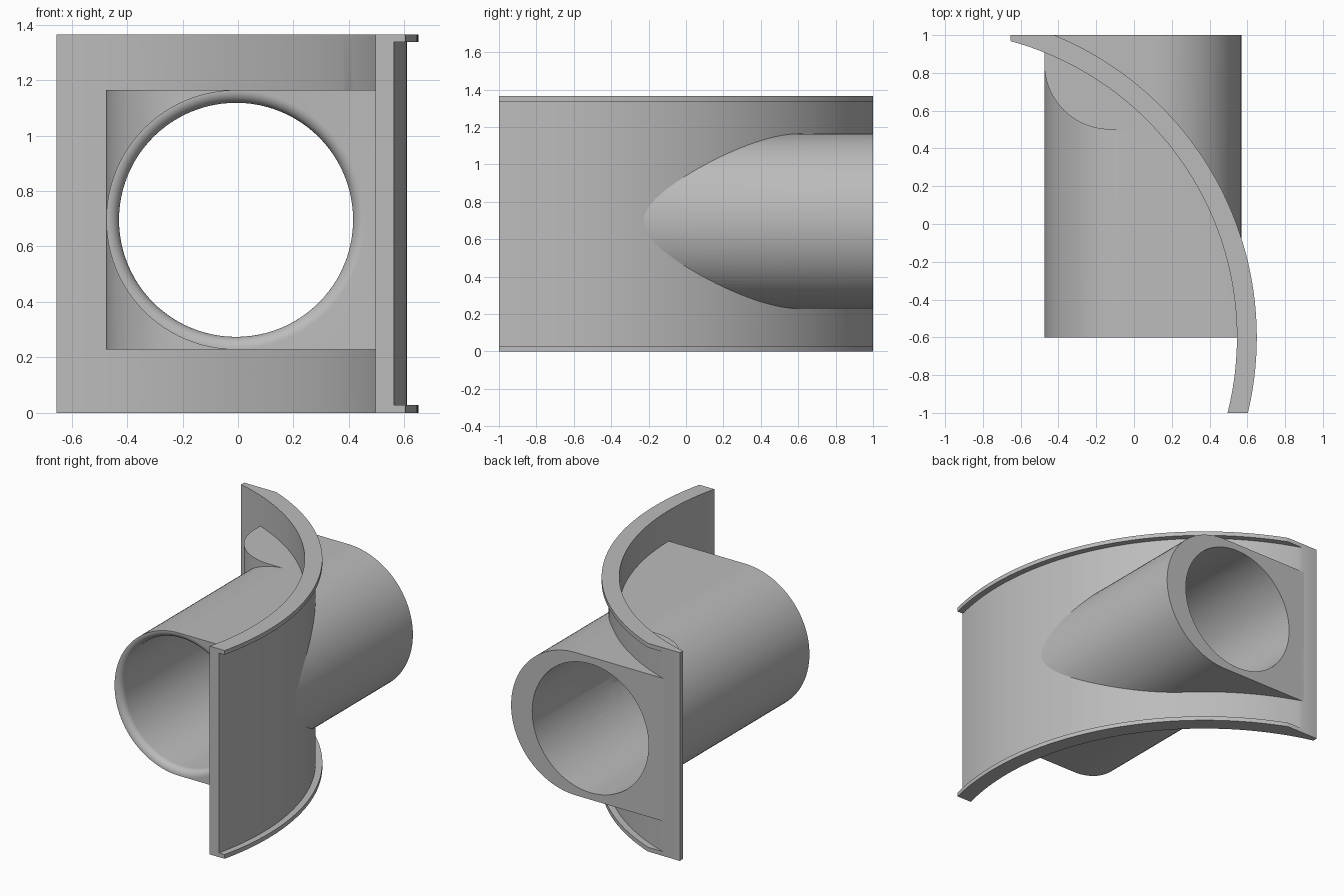
import bpy, bmesh, math
from mathutils import Vector

if "Cube" in bpy.data.objects:
    bpy.data.objects.remove(bpy.data.objects["Cube"])

# Main dimensions
CX, CY = -1.08, -0.6                      # centre of the wall arc
R_IN, R_WALL, R_RIM = 1.625, 1.69, 1.73   # wall inside, outside, rim
HEIGHT, RIM = 1.365, 0.028
PIPE_X, PIPE_Z, R_PIPE, R_BORE = -0.007, 0.696, 0.468, 0.422
OUT_X = 0.1                               # centre of the rear rounded end
LEFT = -0.655

grey = bpy.data.materials.new("plain grey")
grey.use_nodes = True
grey.diffuse_color = (0.5, 0.5, 0.5, 1)
grey.node_tree.nodes["Principled BSDF"].inputs["Base Color"].default_value = (0.5, 0.5, 0.5, 1)


def finish(bm, name):
    bmesh.ops.recalc_face_normals(bm, faces=bm.faces)
    mesh = bpy.data.meshes.new(name)
    bm.to_mesh(mesh)
    bm.free()
    mesh.materials.append(grey)
    ob = bpy.data.objects.new(name, mesh)
    bpy.context.collection.objects.link(ob)
    return ob


def prism(name, points, axis, start, end):
    """Extrude a flat outline along y (x, z points) or z (x, y points)."""
    bm = bmesh.new()
    place = (lambda p: (p[0], start, p[1])) if axis == "y" else (lambda p: (p[0], p[1], start))
    face = bm.faces.new([bm.verts.new(place(p)) for p in points])
    move = Vector((0, 1, 0) if axis == "y" else (0, 0, 1)) * (end - start)
    top = bmesh.ops.extrude_face_region(bm, geom=[face])["geom"]
    bmesh.ops.translate(bm, vec=move, verts=[v for v in top if isinstance(v, bmesh.types.BMVert)])
    return finish(bm, name)


def arc(cx, cy, r, a, b, n):
    return [(cx + r * math.cos(a + (b - a) * i / n), cy + r * math.sin(a + (b - a) * i / n))
            for i in range(n + 1)]


def cut(ob, tool, operation="DIFFERENCE"):
    mod = ob.modifiers.new("cut", "BOOLEAN")
    mod.operation, mod.solver, mod.object = operation, "EXACT", tool
    bpy.context.view_layer.objects.active = ob
    bpy.ops.object.modifier_apply(modifier=mod.name)


def disk(r):
    return prism("arc_cutter", arc(CX, CY, r, 0, math.tau, 256)[:-1], "z", -0.5, 2)


def angle_at_y(r, y):
    return math.asin((y - CY) / r)


# Curved wall with a thin rim along its top and bottom
a_left = math.acos((LEFT - CX) / R_IN)
outer = arc(CX, CY, R_RIM, angle_at_y(R_RIM, 1), angle_at_y(R_RIM, -1), 64)
inner = arc(CX, CY, R_IN, angle_at_y(R_IN, -1), a_left, 64)
wall = prism("curved_wall", outer + inner + [(LEFT, 1)], "z", 0, HEIGHT)
groove = prism("groove_cutter", arc(CX, CY, R_WALL, 1.6, -0.5, 96) + arc(CX, CY, 1.9, -0.5, 1.6, 96),
               "z", RIM, HEIGHT - RIM)
cut(wall, groove)

# Front pipe: round on one side, squared off into the wall on the other
half = arc(PIPE_X, PIPE_Z, R_PIPE, math.pi / 2, 1.5 * math.pi, 48)
low, high = PIPE_Z - R_PIPE, PIPE_Z + R_PIPE
front_pipe = prism("front_pipe", half + [(0.7, low), (0.7, high)], "y", CY, 0.98)
inside = disk(R_IN + 0.005)
cut(front_pipe, inside, "INTERSECT")

# Rounded block filling the corner between front pipe and wall
corner = arc(-0.125, 0.85, 0.35, math.pi, 1.5 * math.pi, 24)
corner_block = prism("corner_block", corner + [(PIPE_X, 0.5), (PIPE_X, 0.98), (-0.475, 0.98)],
                     "z", low, high)
cut(corner_block, inside, "INTERSECT")

# Rear pipe: round on the other side, squared off into the wall
half = arc(OUT_X, PIPE_Z, R_PIPE, -math.pi / 2, math.pi / 2, 48)
rear_pipe = prism("rear_pipe", half + [(-0.6, high), (-0.6, low)], "y", -0.5, 1)
outside = disk(R_WALL - 0.005)
cut(rear_pipe, outside)

# Straight bore with a flared mouth at the front
lip = R_PIPE - R_BORE - 0.002
flare = [(R_BORE + lip - lip * math.sin(t), CY + lip - lip * math.cos(t))
         for t in [i * math.pi / 16 for i in range(9)]]
outline = [(0, -0.7), (flare[0][0], -0.7)] + flare + [(R_BORE, 1.1), (0, 1.1)]
bm = bmesh.new()
verts = [bm.verts.new((PIPE_X + r, y, PIPE_Z)) for r, y in outline]
edges = [bm.edges.new(pair) for pair in zip(verts, verts[1:])]
bmesh.ops.spin(bm, geom=verts + edges, cent=(PIPE_X, 0, PIPE_Z), axis=(0, 1, 0),
               angle=math.tau, steps=96, use_merge=False)
bmesh.ops.remove_doubles(bm, verts=bm.verts, dist=0.0001)
bore = finish(bm, "bore_cutter")

parts = [wall, front_pipe, corner_block, rear_pipe]
for part in parts:
    cut(part, bore)
for tool in (groove, inside, outside, bore):
    bpy.data.objects.remove(tool)

# Smooth the curves and keep the edges crisp
for part in parts:
    bpy.ops.object.select_all(action="DESELECT")
    part.select_set(True)
    bpy.context.view_layer.objects.active = part
    bpy.ops.object.shade_smooth_by_angle(angle=math.radians(30))
